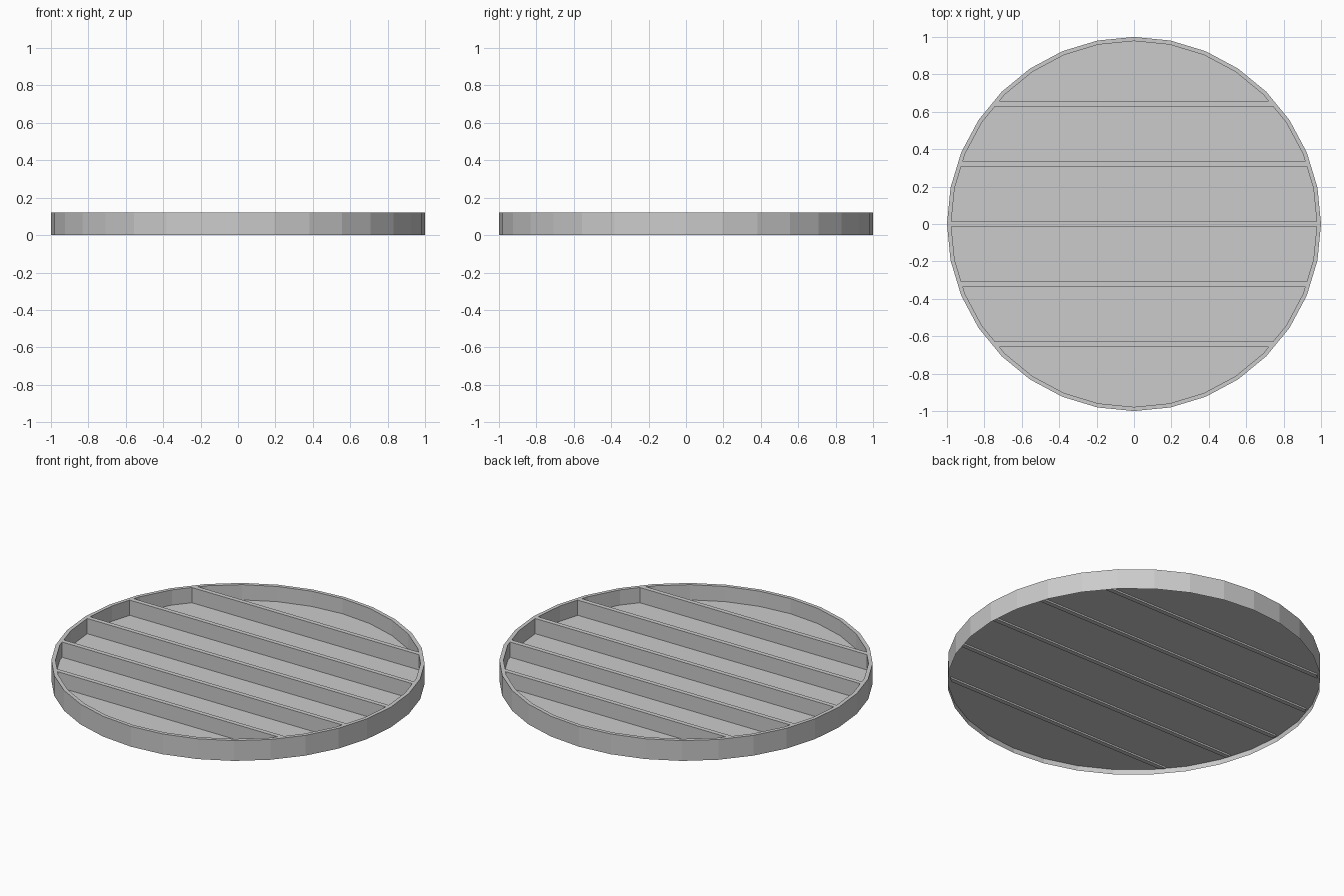
import bpy, bmesh
from math import sin, cos, pi, sqrt

if "Cube" in bpy.data.objects:
    bpy.data.objects.remove(bpy.data.objects["Cube"])

SIDES = 32
HEIGHT = 0.12
FLOOR_Z = 0.03
R_OUT, R_IN = 1.0, 0.978


def make_object(name, bm):
    mesh = bpy.data.meshes.new(name)
    bm.to_mesh(mesh)
    bm.free()
    obj = bpy.data.objects.new(name, mesh)
    bpy.context.collection.objects.link(obj)
    return obj


def ring(bm, r, z):
    return [bm.verts.new((r * cos(2 * pi * i / SIDES), r * sin(2 * pi * i / SIDES), z))
            for i in range(SIDES)]


def bridge(bm, a, b):
    for i in range(SIDES):
        j = (i + 1) % SIDES
        bm.faces.new((a[i], a[j], b[j], b[i]))


# round tray: outer skirt, flat lip, inner wall
bm = bmesh.new()
loops = [ring(bm, r, z) for r, z in
         ((R_OUT, 0), (R_OUT, HEIGHT), (R_IN, HEIGHT), (R_IN, FLOOR_Z))]
for a, b in zip(loops, loops[1:]):
    bridge(bm, a, b)
make_object("rim", bm)

# floor recessed above the lower edge of the skirt
bm = bmesh.new()
bm.faces.new(ring(bm, R_OUT, FLOOR_Z))
make_object("floor", bm)

# parallel slats whose ends follow the rim, poking just below the floor
PITCH, HALF, SLAT_Z = 0.3215, 0.0135, 0.02
for k in range(-2, 3):
    bm = bmesh.new()
    outline = []
    for y, side in ((-HALF, -1), (-HALF, 1), (HALF, 1), (HALF, -1)):
        y += k * PITCH
        outline.append(bm.verts.new((side * sqrt(0.982 ** 2 - y * y), y, SLAT_Z)))
    base = bm.faces.new(outline)
    top = bmesh.ops.extrude_face_region(bm, geom=[base])["geom"]
    bmesh.ops.translate(bm, vec=(0, 0, HEIGHT - SLAT_Z),
                        verts=[v for v in top if isinstance(v, bmesh.types.BMVert)])
    if base not in bm.faces:
        bm.faces.new(outline)
    bmesh.ops.recalc_face_normals(bm, faces=bm.faces)
    make_object(f"slat_{k + 3}", bm)
